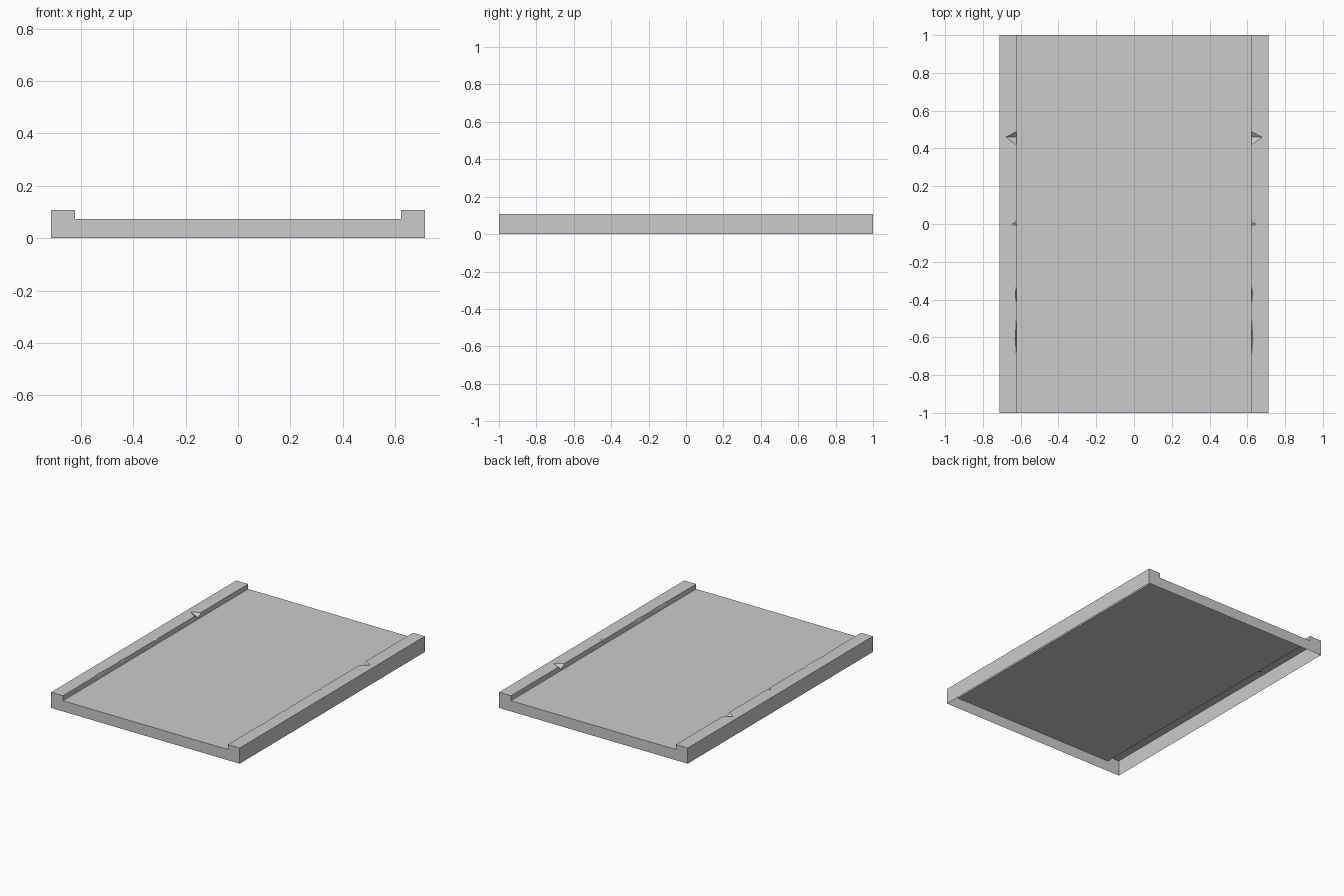
import bpy

if "Cube" in bpy.data.objects:
    bpy.data.objects.remove(bpy.data.objects["Cube"])

XI, XO = 0.623, 0.713      # inner and outer curb edges
ZR, ZC = 0.073, 0.107      # road and curb heights


def make(name, faces):
    verts, polys = [], []
    for f in faces:
        idx = []
        for p in f:
            if p not in verts:
                verts.append(p)
            idx.append(verts.index(p))
        polys.append(idx)
    me = bpy.data.meshes.new(name)
    me.from_pydata(verts, [], polys)
    ob = bpy.data.objects.new(name, me)
    bpy.context.collection.objects.link(ob)
    return ob


# Road surface with end walls, open underneath
make("road", [
    [(-XI, -1, ZR), (XI, -1, ZR), (XI, 1, ZR), (-XI, 1, ZR)],
    [(-XI, -1, 0), (XI, -1, 0), (XI, -1, ZR), (-XI, -1, ZR)],
    [(XI, 1, 0), (-XI, 1, 0), (-XI, 1, ZR), (XI, 1, ZR)],
])

# Chips in the curb edge: start y, tip y, end y, depth into top, drop down face
chips = [
    (-0.69, -0.61, -0.50, 0.006, 0.018),
    (-0.42, -0.37, -0.33, 0.006, 0.018),
    (-0.01, 0.00, 0.02, 0.025, 0.010),
    (0.42, 0.46, 0.49, 0.055, 0.024),
]
top_edge, face_edge, faces = [], [], []
for y1, ym, y2, depth, drop in chips:
    a, b = (XI, y1, ZC), (XI, y2, ZC)
    tip, low = (XI + depth, ym, ZC), (XI, ym, ZC - drop)
    top_edge += [a, tip, b]
    face_edge += [a, low, b]
    faces += [[a, low, tip], [b, tip, low]]

# Curb shell: top, inner face, outer face and ends
s, e = (XI, -1, ZC), (XI, 1, ZC)
faces += [
    [(XO, 1, ZC), e] + top_edge[::-1] + [s, (XO, -1, ZC)],
    [(XI, 1, ZR), (XI, -1, ZR), s] + face_edge + [e],
    [(XO, -1, 0), (XO, 1, 0), (XO, 1, ZC), (XO, -1, ZC)],
    [(XI, -1, 0), (XO, -1, 0), (XO, -1, ZC), s, (XI, -1, ZR)],
    [(XO, 1, 0), (XI, 1, 0), (XI, 1, ZR), e, (XO, 1, ZC)],
]
curb = make("curbs", faces)
curb.modifiers.new("mirror", 'MIRROR').use_axis = (True, False, False)
